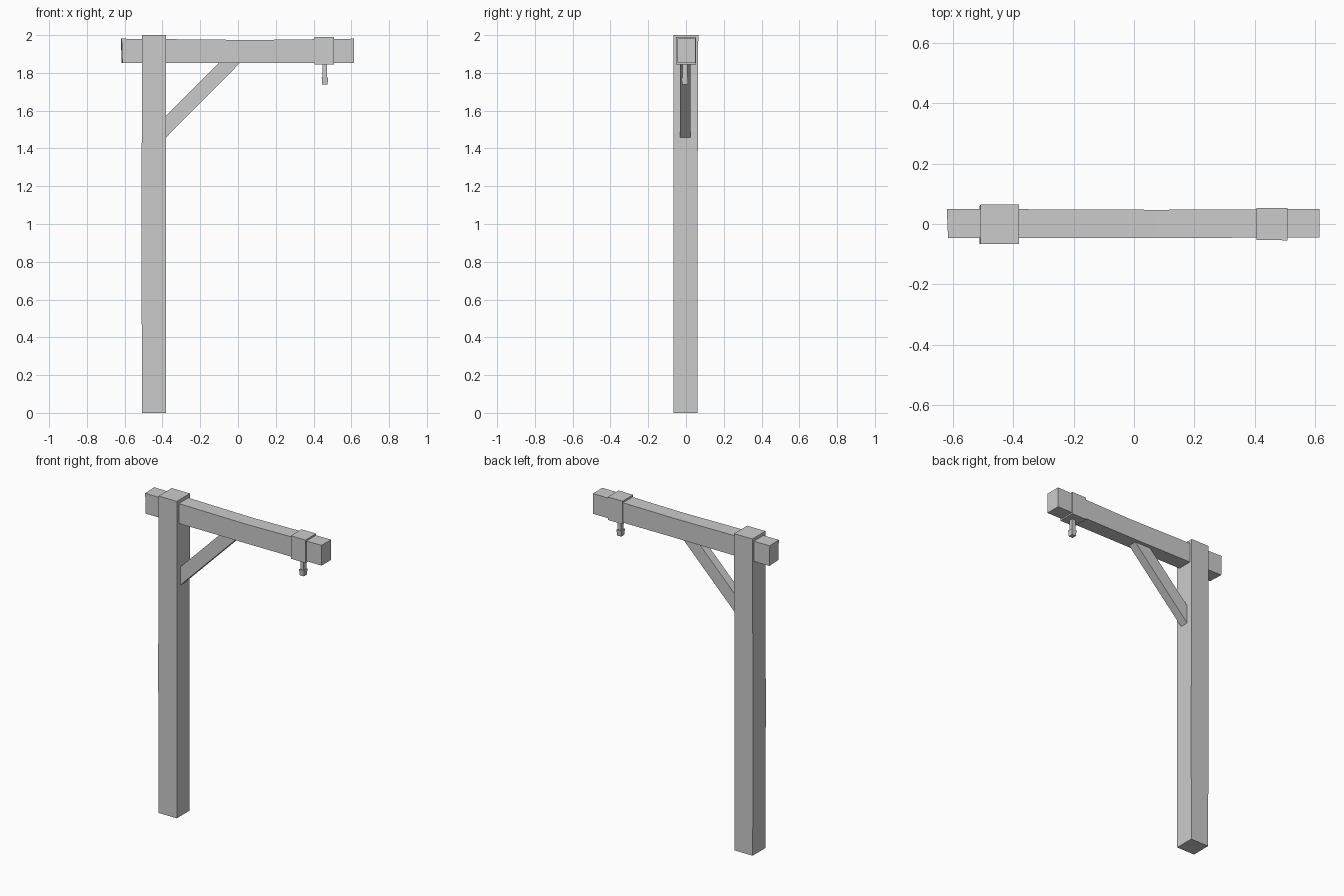
import bpy, bmesh

if "Cube" in bpy.data.objects:
    bpy.data.objects.remove(bpy.data.objects["Cube"])


def loft(name, sections):
    """Four-sided timber: skins a list of four-corner rings and caps both ends."""
    bm = bmesh.new()
    rings = [[bm.verts.new(p) for p in ring] for ring in sections]
    for a, b in zip(rings, rings[1:]):
        for i in range(4):
            j = (i + 1) % 4
            bm.faces.new((a[i], a[j], b[j], b[i]))
    bm.faces.new(rings[0][::-1])
    bm.faces.new(rings[-1])
    bmesh.ops.recalc_face_normals(bm, faces=bm.faces[:])
    mesh = bpy.data.meshes.new(name)
    bm.to_mesh(mesh)
    bm.free()
    obj = bpy.data.objects.new(name, mesh)
    bpy.context.collection.objects.link(obj)
    return obj


def ring_z(x0, x1, y0, y1, z):
    return [(x0, y0, z), (x1, y0, z), (x1, y1, z), (x0, y1, z)]


def ring_x(x, y0, y1, z0, z1, skew=0.0):
    return [(x + skew, y0, z0), (x, y1, z0), (x - skew, y1, z1), (x, y0, z1)]


# Upright post, slightly bowed like hewn timber
loft("post", [
    ring_z(-0.508, -0.381, -0.066, 0.061, 0.0),
    ring_z(-0.511, -0.381, -0.066, 0.060, 0.9),
    ring_z(-0.508, -0.381, -0.066, 0.065, 2.0),
])

# Horizontal arm passing through the post
loft("arm", [
    ring_x(-0.616, -0.046, 0.050, 1.853, 1.981, 0.004),
    ring_x(0.08, -0.046, 0.047, 1.853, 1.974),
    ring_x(0.615, -0.045, 0.050, 1.853, 1.981),
])

# Diagonal brace, cut flush to the post and the arm
loft("brace", [
    [(-0.382, y, z) for y, z in
     ((-0.031, 1.457), (0.024, 1.457), (0.024, 1.572), (-0.031, 1.572))],
    [(x, y, 1.856) for x, y in
     ((0.014, -0.031), (0.014, 0.024), (-0.099, 0.024), (-0.099, -0.031))],
])

# Strap around the end of the arm
loft("strap", [
    ring_x(0.406, -0.053, 0.053, 1.844, 1.989),
    ring_x(0.509, -0.054, 0.053, 1.844, 1.989),
])

# Hanging peg under the strap
loft("peg_stem", [
    ring_z(0.448, 0.472, -0.019, 0.007, 1.772),
    ring_z(0.448, 0.472, -0.019, 0.007, 1.850),
])
loft("peg_knob", [
    ring_z(0.446, 0.474, -0.021, 0.009, 1.738),
    ring_z(0.443, 0.477, -0.024, 0.012, 1.776),
])
